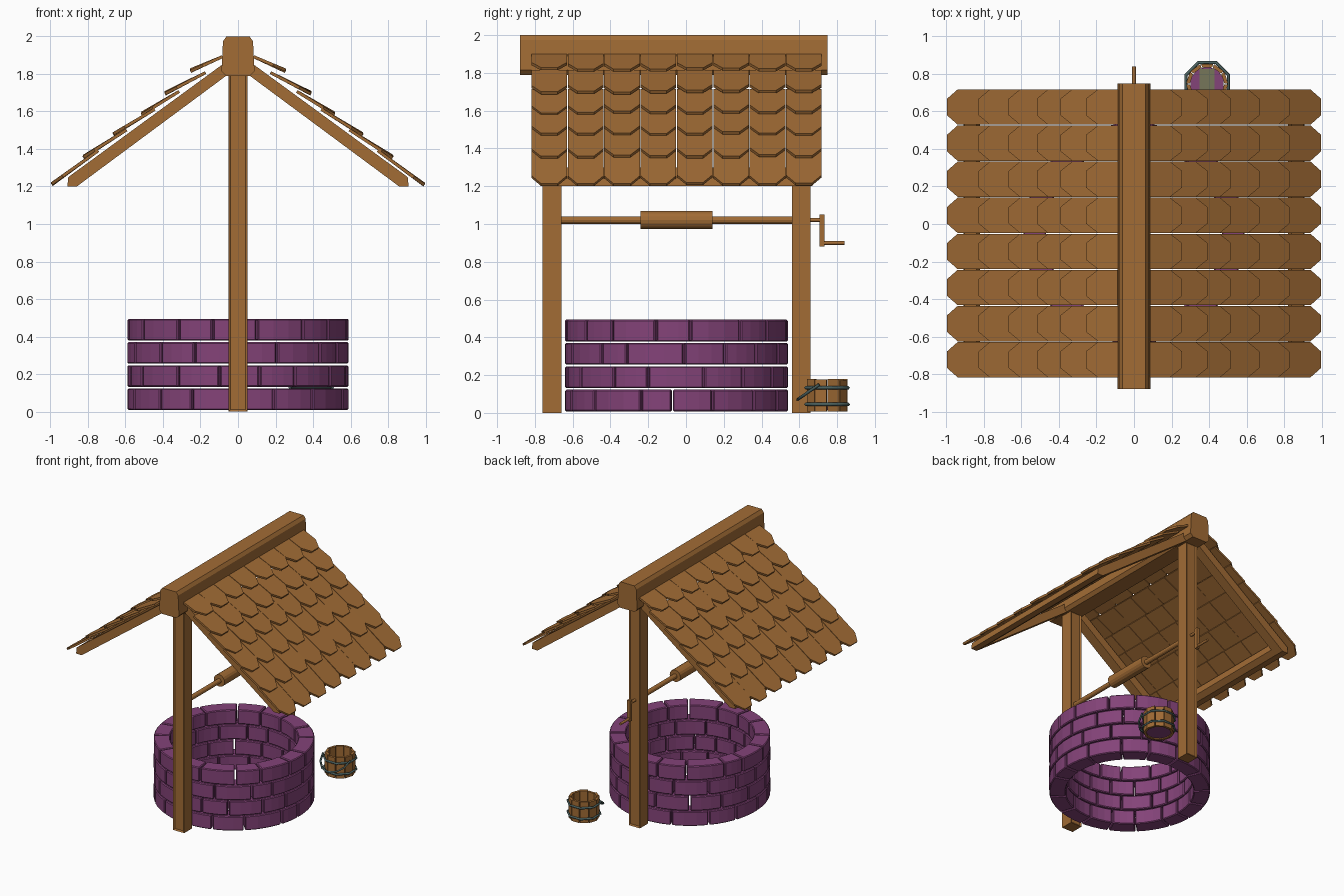
import bpy, bmesh, math, random
from mathutils import Vector, Matrix

if "Cube" in bpy.data.objects:
    bpy.data.objects.remove(bpy.data.objects["Cube"])

random.seed(4)

def mat(name, c):
    m = bpy.data.materials.new(name)
    m.diffuse_color = (*c, 1)
    m.use_nodes = True
    m.node_tree.nodes["Principled BSDF"].inputs["Base Color"].default_value = m.diffuse_color
    return m

WOOD = mat("wood", (0.36, 0.15, 0.036))
STONE = mat("purple_stone", (0.23, 0.056, 0.19))
IRON = mat("dark_iron", (0.07, 0.12, 0.115))
OLIVE = mat("olive_grey", (0.18, 0.18, 0.10))

def finish(bm, name, material):
    bmesh.ops.recalc_face_normals(bm, faces=bm.faces)
    me = bpy.data.meshes.new(name)
    bm.to_mesh(me)
    bm.free()
    me.materials.append(material)
    ob = bpy.data.objects.new(name, me)
    bpy.context.collection.objects.link(ob)
    return ob

def bevel(ob, w):
    b = ob.modifiers.new("bevel", 'BEVEL')
    b.width, b.segments, b.limit_method = w, 1, 'ANGLE'
    b.angle_limit = math.radians(50)

def loft(bm, a, b):
    """Closed solid between two matching outlines."""
    va = [bm.verts.new(p) for p in a]
    vb = [bm.verts.new(p) for p in b]
    n = len(va)
    bm.faces.new(va)
    bm.faces.new(vb[::-1])
    for i in range(n):
        bm.faces.new((va[i], vb[i], vb[(i + 1) % n], va[(i + 1) % n]))

def prism_y(bm, profile, y0, y1):
    loft(bm, [(x, y0, z) for x, z in profile], [(x, y1, z) for x, z in profile])

def arc_block(bm, c, r0, r1, a0, a1, z0, z1, segs):
    angs = [a0 + (a1 - a0) * i / segs for i in range(segs + 1)]
    ring = [(c[0] + r1 * math.cos(a), c[1] + r1 * math.sin(a)) for a in angs]
    ring += [(c[0] + r0 * math.cos(a), c[1] + r0 * math.sin(a)) for a in reversed(angs)]
    loft(bm, [(x, y, z0) for x, y in ring], [(x, y, z1) for x, y in ring])

def rod(name, p0, p1, r, material, sides=12):
    p0, p1 = Vector(p0), Vector(p1)
    d = p1 - p0
    bm = bmesh.new()
    M = Matrix.Translation((p0 + p1) / 2) @ d.to_track_quat('Z', 'Y').to_matrix().to_4x4()
    bmesh.ops.create_cone(bm, cap_ends=True, segments=sides, radius1=r, radius2=r,
                          depth=d.length, matrix=M)
    return finish(bm, name, material)

def wire(name, pts, r, material, cyclic=False):
    cu = bpy.data.curves.new(name, 'CURVE')
    cu.dimensions = '3D'
    cu.bevel_depth, cu.bevel_resolution, cu.use_fill_caps = r, 0, True
    sp = cu.splines.new('POLY')
    sp.points.add(len(pts) - 1)
    for q, p in zip(sp.points, pts):
        q.co = (*p, 1)
    sp.use_cyclic_u = cyclic
    cu.materials.append(material)
    ob = bpy.data.objects.new(name, cu)
    bpy.context.collection.objects.link(ob)

# Stone rings of separate bricks, joints staggered and uneven
for k in range(4):
    bm = bmesh.new()
    n, z0 = 16, 0.008 + 0.1235 * k
    step = 2 * math.pi / n
    cuts = [(i + 0.5 * (k % 2) + random.uniform(-0.2, 0.2)) * step for i in range(n)]
    cuts.append(cuts[0] + 2 * math.pi)
    for a, b in zip(cuts, cuts[1:]):
        arc_block(bm, (0, -0.05), 0.47, 0.59, a + 0.009, b - 0.009, z0, z0 + 0.115, 3)
    bevel(finish(bm, f"stone_ring_{k + 1}", STONE), 0.006)

# Posts with a shallow inset panel on front and back
for name, yc in (("front_post", -0.71), ("back_post", 0.61)):
    bm = bmesh.new()
    prism_y(bm, [(-0.05, 0), (0.05, 0), (0.05, 1.8), (-0.05, 1.8)], yc - 0.05, yc + 0.05)
    bmesh.ops.recalc_face_normals(bm, faces=bm.faces)
    ends = [f for f in bm.faces if abs(f.normal.y) > 0.9]
    bmesh.ops.inset_individual(bm, faces=ends, thickness=0.016, depth=-0.008)
    finish(bm, name, WOOD)

# Ridge beam
bm = bmesh.new()
half = [(0.065, 1.79), (0.088, 1.815), (0.08, 1.975), (0.062, 2.0)]
prism_y(bm, half + [(-x, z) for x, z in reversed(half)], -0.88, 0.75)
finish(bm, "ridge_beam", WOOD)

# Roof frame and shingles on both sides
TIPS = [(0.25, 1.81), (0.385, 1.69), (0.51, 1.58), (0.66, 1.47), (0.82, 1.35), (0.988, 1.205)]
TOPS = [(0.08, 1.885), (0.17, 1.80), (0.31, 1.70), (0.44, 1.605), (0.59, 1.495), (0.74, 1.385)]
T = 0.016
for s, side in ((1, "right"), (-1, "left")):
    bm = bmesh.new()
    rafter = [(0.05 * s, 1.80), (0.86 * s, 1.20), (0.91 * s, 1.20), (0.905 * s, 1.25), (0.05 * s, 1.875)]
    prism_y(bm, rafter, -0.77, -0.69)
    prism_y(bm, rafter, 0.59, 0.67)
    eave = [(0.82 * s, 1.23), (0.86 * s, 1.20), (0.91 * s, 1.20), (0.905 * s, 1.25), (0.84 * s, 1.298)]
    prism_y(bm, eave, -0.69, 0.59)
    finish(bm, f"{side}_roof_frame", WOOD)

    bm = bmesh.new()
    for (xt, zt), (xu, zu) in zip(TIPS, TOPS):
        for c in range(8):
            y0 = -0.82 + c * 0.1925 + 0.002
            y1 = y0 + 0.1885
            j = random.uniform(-0.005, 0.005)
            tip = Vector((xt * s, 0, zt + j))
            up = Vector((xu * s, 0, zu))
            d = (tip - up).normalized()
            nrm = Vector((-d.z * s, 0, d.x * s)) * T
            cut = tip - d * 0.07
            at = lambda p, y: Vector((p.x, y, p.z))
            o = [at(up, y0), at(cut, y0), at(tip, y0 + 0.05), at(tip, y1 - 0.05),
                 at(cut, y1), at(up, y1)]
            loft(bm, o, [p + nrm for p in o])
    finish(bm, f"{side}_shingles", WOOD)

# Winding axle, drum and crank
rod("axle", (0, -0.67, 1.02), (0, 0.57, 1.02), 0.019, WOOD)
rod("rope_drum", (0, -0.24, 1.022), (0, 0.14, 1.022), 0.048, WOOD, 16)
rod("crank_shaft", (0, 0.65, 1.022), (0, 0.72, 1.022), 0.011, WOOD)
bm = bmesh.new()
prism_y(bm, [(-0.013, 0.88), (0.013, 0.88), (0.013, 1.05), (-0.013, 1.05)], 0.708, 0.733)
finish(bm, "crank_arm", WOOD)
rod("crank_handle", (0, 0.72, 0.9), (0, 0.84, 0.9), 0.01, WOOD)

# Bucket: staves, floor, hoops and a lowered handle
BC = (0.39, 0.747)
bm = bmesh.new()
for i in range(10):
    a = i * math.tau / 10
    top = 0.175 + random.uniform(-0.004, 0.004)
    arc_block(bm, BC, 0.092, 0.112, a + 0.02, a + math.tau / 10 - 0.02, 0.008, top, 1)
finish(bm, "bucket_staves", WOOD)
rod("bucket_floor", (*BC, 0.015), (*BC, 0.035), 0.093, STONE, 10)
bm = bmesh.new()
prism_y(bm, [(0.35, 0.034), (0.43, 0.034), (0.43, 0.04), (0.35, 0.04)], BC[1] - 0.08, BC[1] + 0.08)
finish(bm, "bucket_floor_plank", OLIVE)
for k, z in enumerate((0.045, 0.133)):
    pts = [(BC[0] + 0.123 * math.cos(math.tau * (i + 0.5) / 8),
            BC[1] + 0.123 * math.sin(math.tau * (i + 0.5) / 8), z) for i in range(8)]
    wire(f"bucket_hoop_{k + 1}", pts, 0.009, IRON, True)
pts = []
for i in range(7):
    a = math.pi * i / 6
    pts.append((BC[0] + 0.122 * math.cos(a), 0.705 - 0.115 * math.sin(a), 0.15 - 0.08 * math.sin(a)))
wire("bucket_handle", pts, 0.008, IRON)
